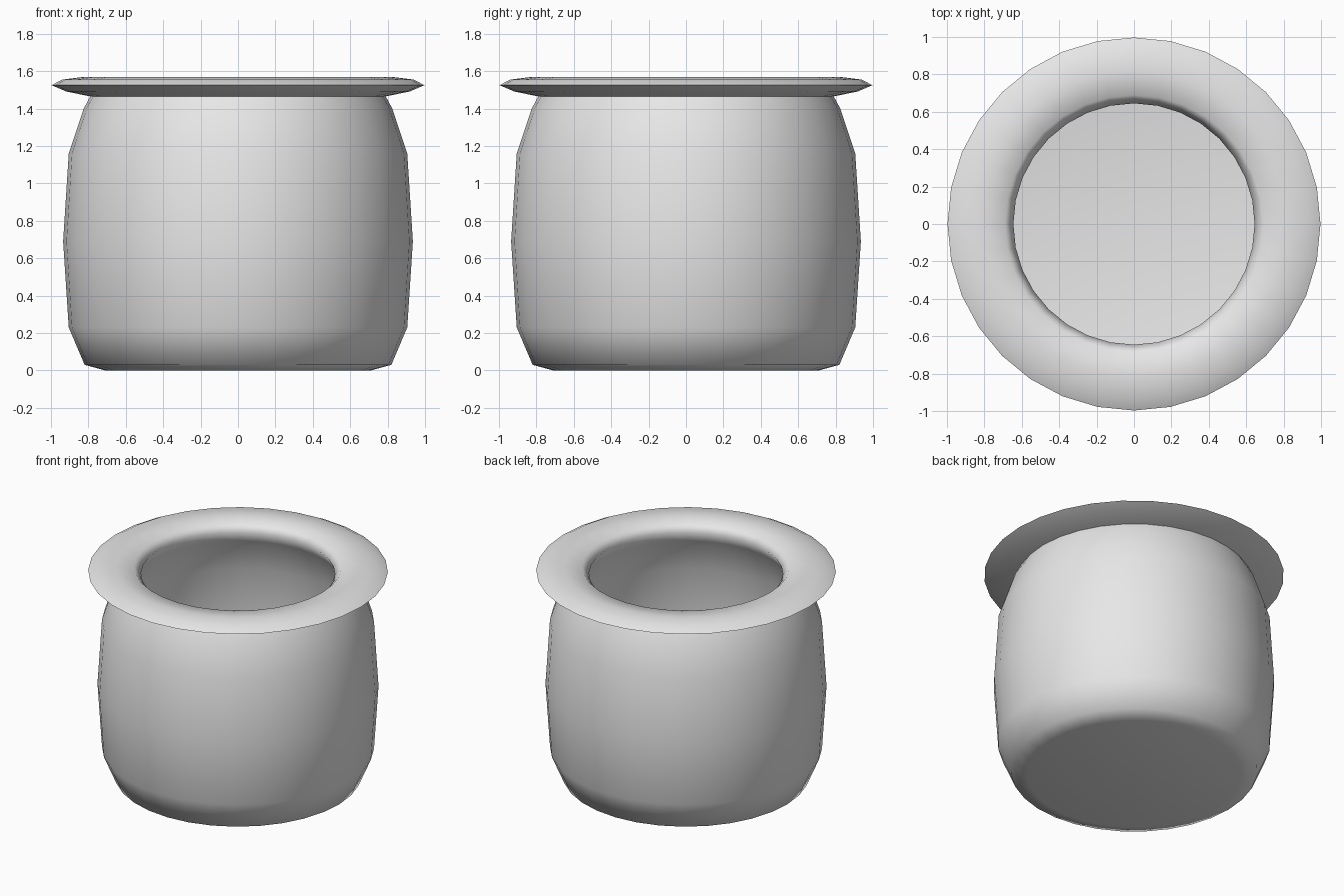
import bpy, bmesh, math

if "Cube" in bpy.data.objects:
    bpy.data.objects.remove(bpy.data.objects["Cube"])

SEGMENTS = 32

# one plain grey for the whole pot
grey = bpy.data.materials.new("light grey")
grey.diffuse_color = (0.8, 0.8, 0.8, 1)
grey.use_nodes = True
grey.node_tree.nodes["Principled BSDF"].inputs["Base Color"].default_value = grey.diffuse_color

# (radius, height) from the base, up the outside, over the rim, down the inside
PROFILE = [
    (0.71, 0.0), (0.82, 0.03), (0.905, 0.23), (0.935, 0.69), (0.905, 1.16),
    (0.825, 1.40), (0.79, 1.465),                                # outer wall
    (0.92, 1.492), (0.997, 1.525), (0.94, 1.555), (0.82, 1.57),  # flared rim
    (0.69, 1.555), (0.645, 1.505),                               # mouth
    (0.70, 1.42), (0.82, 1.16), (0.85, 0.69), (0.82, 0.25),
    (0.74, 0.11), (0.65, 0.09),                                  # inner wall
]


def lathe(name, profile, material):
    """Spin a profile about z and close both ends with flat discs."""
    bm = bmesh.new()
    rings = []
    for r, z in profile:
        rings.append([bm.verts.new((r * math.cos(a), r * math.sin(a), z))
                      for a in (2 * math.pi * i / SEGMENTS for i in range(SEGMENTS))])
    for low, high in zip(rings, rings[1:]):
        for i in range(SEGMENTS):
            j = (i + 1) % SEGMENTS
            bm.faces.new((low[i], low[j], high[j], high[i]))
    bm.faces.new(rings[0][::-1])   # underside
    bm.faces.new(rings[-1])        # inside floor
    for f in bm.faces:
        f.smooth = True
    bmesh.ops.recalc_face_normals(bm, faces=bm.faces)
    mesh = bpy.data.meshes.new(name)
    bm.to_mesh(mesh)
    bm.free()
    mesh.materials.append(material)
    obj = bpy.data.objects.new(name, mesh)
    bpy.context.collection.objects.link(obj)
    return obj


# hollow round pot with a wide flared rim
pot = lathe("pot", PROFILE, grey)
bpy.context.view_layer.objects.active = pot
pot.select_set(True)
bpy.ops.object.shade_smooth_by_angle(angle=math.radians(75))
